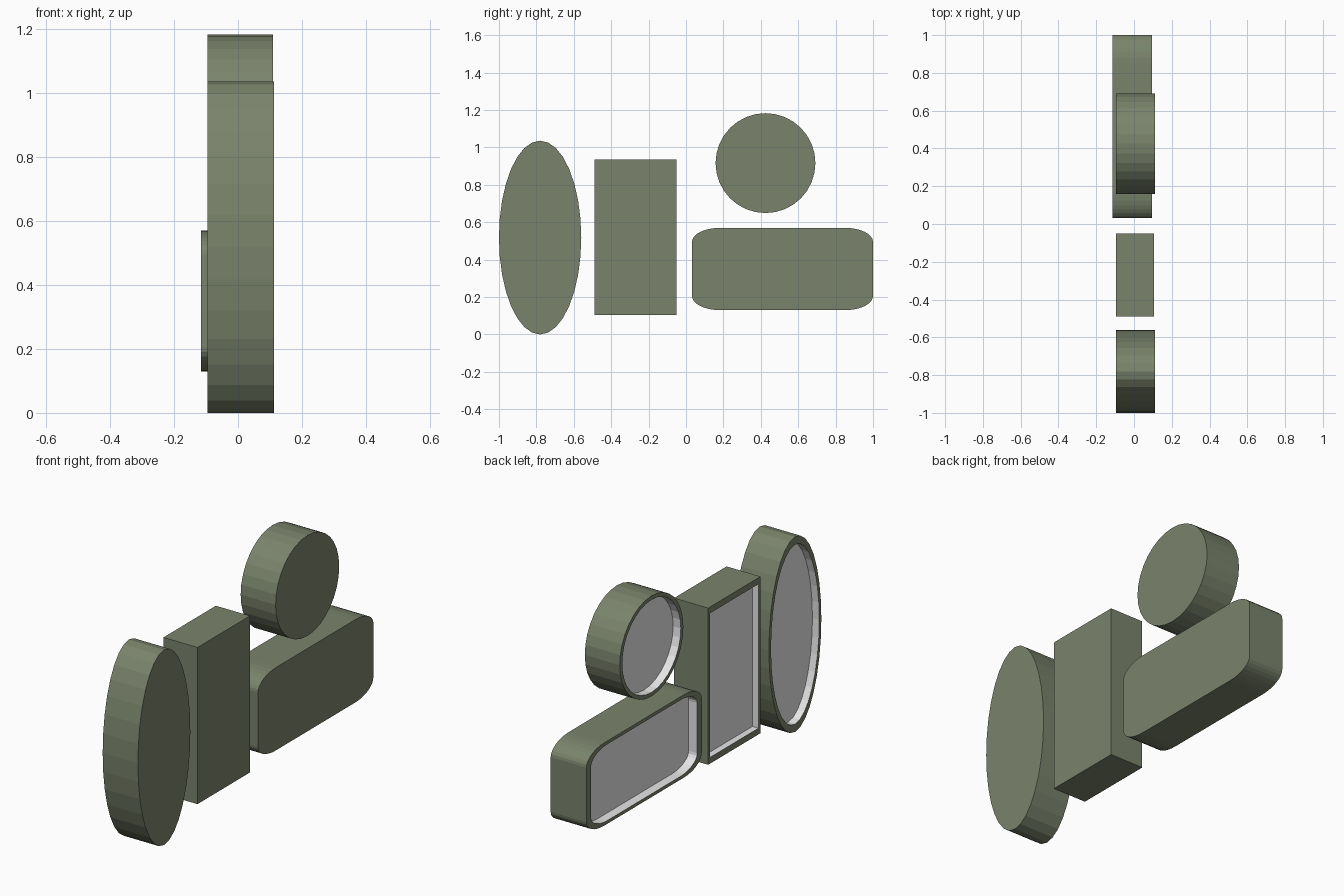
import bpy
import bmesh
from math import sin, cos, pi

cube = bpy.data.objects.get("Cube")
if cube:
    bpy.data.objects.remove(cube)


def make_material(name, color):
    mat = bpy.data.materials.new(name)
    mat.use_nodes = True
    mat.diffuse_color = color
    mat.node_tree.nodes["Principled BSDF"].inputs["Base Color"].default_value = color
    return mat


green = make_material("olive green", (0.195, 0.23, 0.15, 1))
grey = make_material("light grey", (0.8, 0.8, 0.8, 1))


# Outlines in the y-z plane
def ellipse(cy, cz, ry, rz, sides=32):
    return [(cy + ry * cos(2 * pi * i / sides), cz + rz * sin(2 * pi * i / sides))
            for i in range(sides)]


def rectangle(cy, cz, ry, rz):
    return [(cy + a * ry, cz + b * rz) for a, b in ((1, 1), (-1, 1), (-1, -1), (1, -1))]


def rounded(cy, cz, ry, rz, corner_y, corner_z, steps=8):
    points = []
    for k, (a, b) in enumerate(((1, 1), (-1, 1), (-1, -1), (1, -1))):
        for i in range(steps + 1):
            t = (k + i / steps) * pi / 2
            points.append((cy + a * (ry - corner_y) + corner_y * cos(t),
                           cz + b * (rz - corner_z) + corner_z * sin(t)))
    return points


# Solid block with a shallow grey recess in its -x face
def recessed_block(name, outline, center, x_back, x_front, depth, rim=0.92):
    cy, cz = center
    inner = [(cy + (y - cy) * rim, cz + (z - cz) * rim) for y, z in outline]
    bm = bmesh.new()
    rings = [[bm.verts.new((x, y, z)) for y, z in pts] for x, pts in
             ((x_front, outline), (x_back, outline), (x_back, inner), (x_back + depth, inner))]
    n = len(outline)
    bm.faces.new(rings[0])
    for k in range(3):
        for i in range(n):
            j = (i + 1) % n
            face = bm.faces.new((rings[k][i], rings[k][j], rings[k + 1][j], rings[k + 1][i]))
            face.material_index = 1 if k == 2 else 0
    bm.faces.new(rings[3]).material_index = 1
    bmesh.ops.recalc_face_normals(bm, faces=bm.faces)
    mesh = bpy.data.meshes.new(name)
    bm.to_mesh(mesh)
    bm.free()
    mesh.materials.append(green)
    mesh.materials.append(grey)
    obj = bpy.data.objects.new(name, mesh)
    bpy.context.collection.objects.link(obj)
    return obj


# The four frames
c = (-0.78, 0.518)
recessed_block("oval_frame", ellipse(*c, 0.22, 0.518), c, -0.095, 0.112, 0.04)
c = (-0.27, 0.52)
recessed_block("rectangular_frame", rectangle(*c, 0.22, 0.416), c, -0.095, 0.105, 0.035)
c = (0.425, 0.916)
recessed_block("round_frame", ellipse(*c, 0.267, 0.267), c, -0.095, 0.11, 0.045)
c = (0.516, 0.35)
recessed_block("rounded_frame", rounded(*c, 0.484, 0.22, 0.15, 0.075), c, -0.115, 0.095, 0.05)
